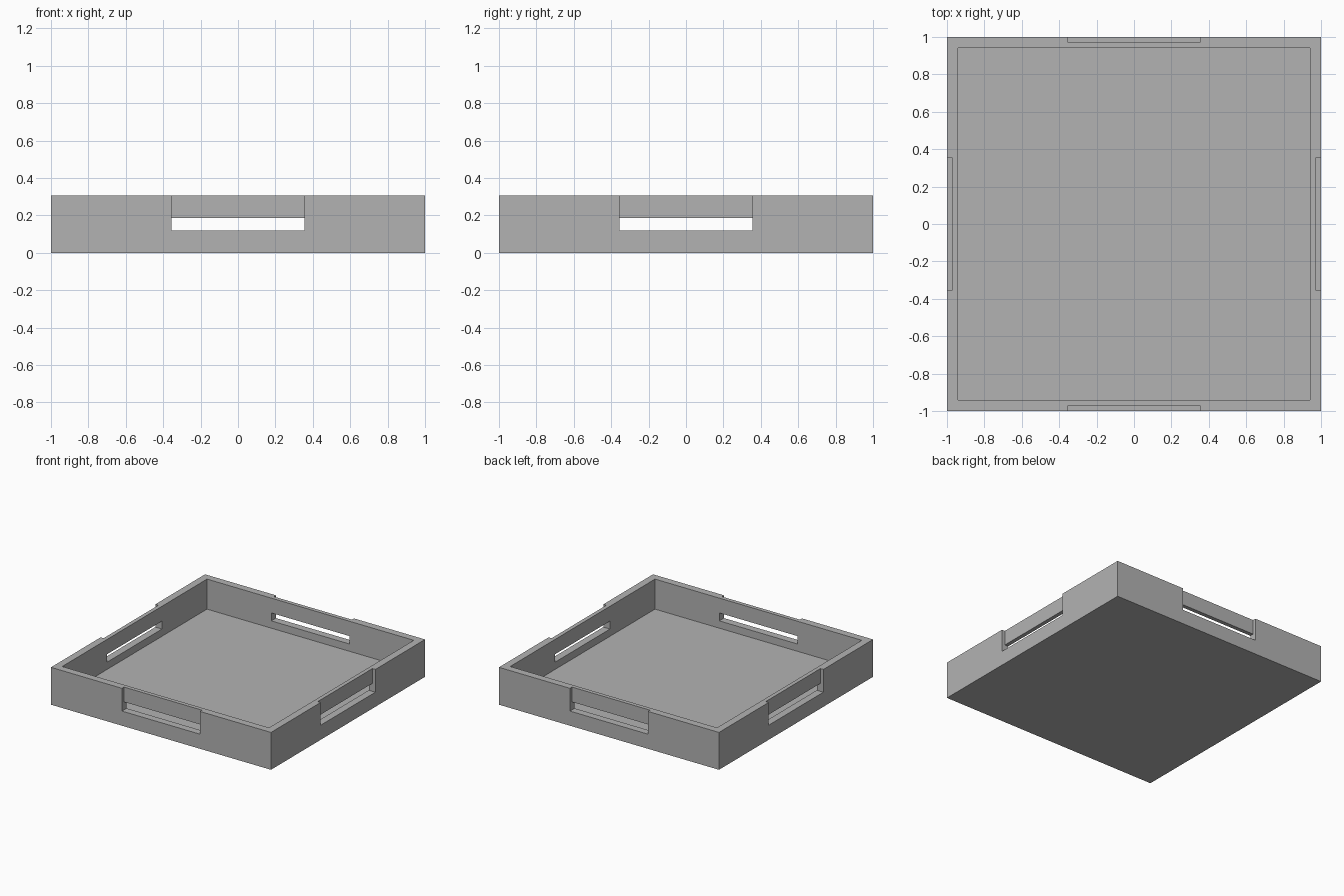
import bpy
from mathutils import Vector

cube = bpy.data.objects.get("Cube")
if cube:
    bpy.data.objects.remove(cube, do_unlink=True)

# Overall proportions
HEIGHT = 0.307
INNER = 0.94          # half width of the cavity
FLOOR = 0.06          # floor thickness
GRIP = 0.355          # half width of each handle
GRIP_Z, SLOT_TOP = 0.12, 0.185
RECESS = 0.973        # where the handle recess stops

grey = bpy.data.materials.new("plain grey")
grey.use_nodes = True
colour = (0.45, 0.45, 0.45, 1)
grey.diffuse_color = colour
grey.node_tree.nodes["Principled BSDF"].inputs["Base Color"].default_value = colour


def box(name, low, high):
    low, high = Vector(low), Vector(high)
    bpy.ops.mesh.primitive_cube_add(size=1, location=(low + high) / 2)
    obj = bpy.context.object
    obj.name = name
    obj.scale = high - low
    bpy.ops.object.transform_apply(location=True, rotation=True, scale=True)
    obj.data.materials.append(grey)
    return obj


def cut(target, low, high):
    cutter = box("cutter", low, high)
    cutter.hide_render = True
    mod = target.modifiers.new("cut", "BOOLEAN")
    mod.operation = "DIFFERENCE"
    mod.solver = "EXACT"
    mod.object = cutter
    bpy.context.view_layer.objects.active = target
    bpy.ops.object.modifier_apply(modifier=mod.name)
    bpy.data.objects.remove(cutter, do_unlink=True)


# Tray block, hollowed from above
tray = box("tray", (-1, -1, 0), (1, 1, HEIGHT))
cut(tray, (-INNER, -INNER, FLOOR), (INNER, INNER, 1))

# Handles: an open-topped recess outside each wall, then a slot through it
for axis in (0, 1):
    for side in (-1, 1):
        ends = sorted((side * RECESS, side * 1.1))
        for start, end, top in ((*ends, 1), (*sorted((side * 0.9, side * 1.1)), SLOT_TOP)):
            low, high = [-GRIP, -GRIP, GRIP_Z], [GRIP, GRIP, top]
            low[axis], high[axis] = start, end
            cut(tray, low, high)
